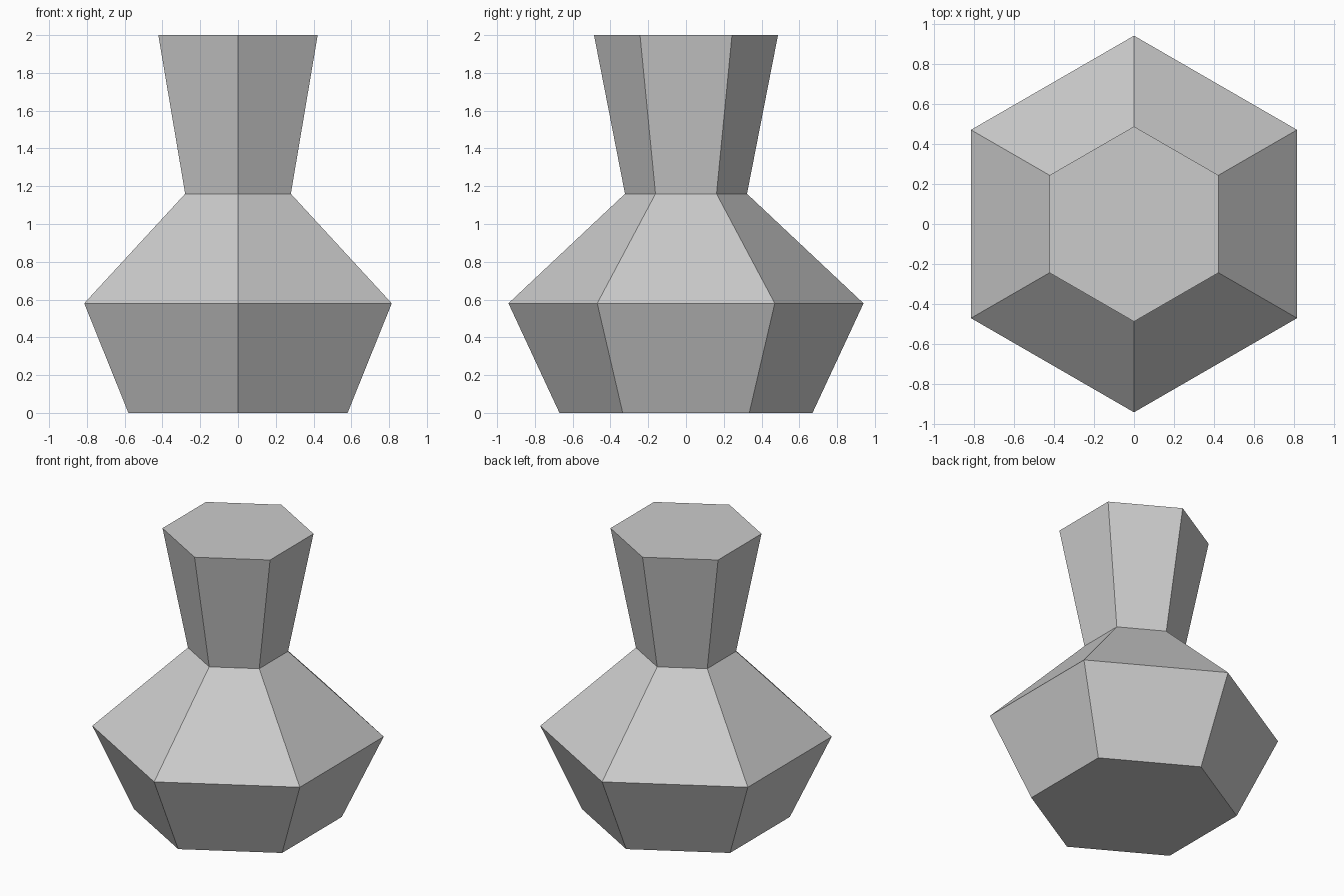
import bpy
import bmesh
from math import cos, sin, tau

SIDES = 6

cube = bpy.data.objects.get("Cube")
if cube:
    bpy.data.objects.remove(cube, do_unlink=True)

# Plain grey clay
grey = bpy.data.materials.new("light_grey")
grey.use_nodes = True
colour = (0.6, 0.6, 0.6, 1)
grey.diffuse_color = colour
grey.node_tree.nodes["Principled BSDF"].inputs["Base Color"].default_value = colour

# Vase outline: (corner radius, height) from foot to rim
profile = [(0.67, 0), (0.94, 0.58), (0.323, 1.16), (0.487, 2)]

bm = bmesh.new()
rings = []
for radius, z in profile:
    angles = [tau * (i + 0.5) / SIDES for i in range(SIDES)]
    rings.append([bm.verts.new((radius * cos(a), radius * sin(a), z)) for a in angles])

# Hexagon corners point to the front and back
for ring in rings:
    assert any(abs(v.co.x) < 0.001 for v in ring)

# Walls between rings
for low, high in zip(rings, rings[1:]):
    for i in range(SIDES):
        j = (i + 1) % SIDES
        bm.faces.new((low[i], low[j], high[j], high[i]))

# Flat foot and flat closed top
bm.faces.new(rings[0][::-1])
bm.faces.new(rings[-1])

mesh = bpy.data.meshes.new("vase")
bm.to_mesh(mesh)
bm.free()
mesh.materials.append(grey)
bpy.context.collection.objects.link(bpy.data.objects.new("vase", mesh))
